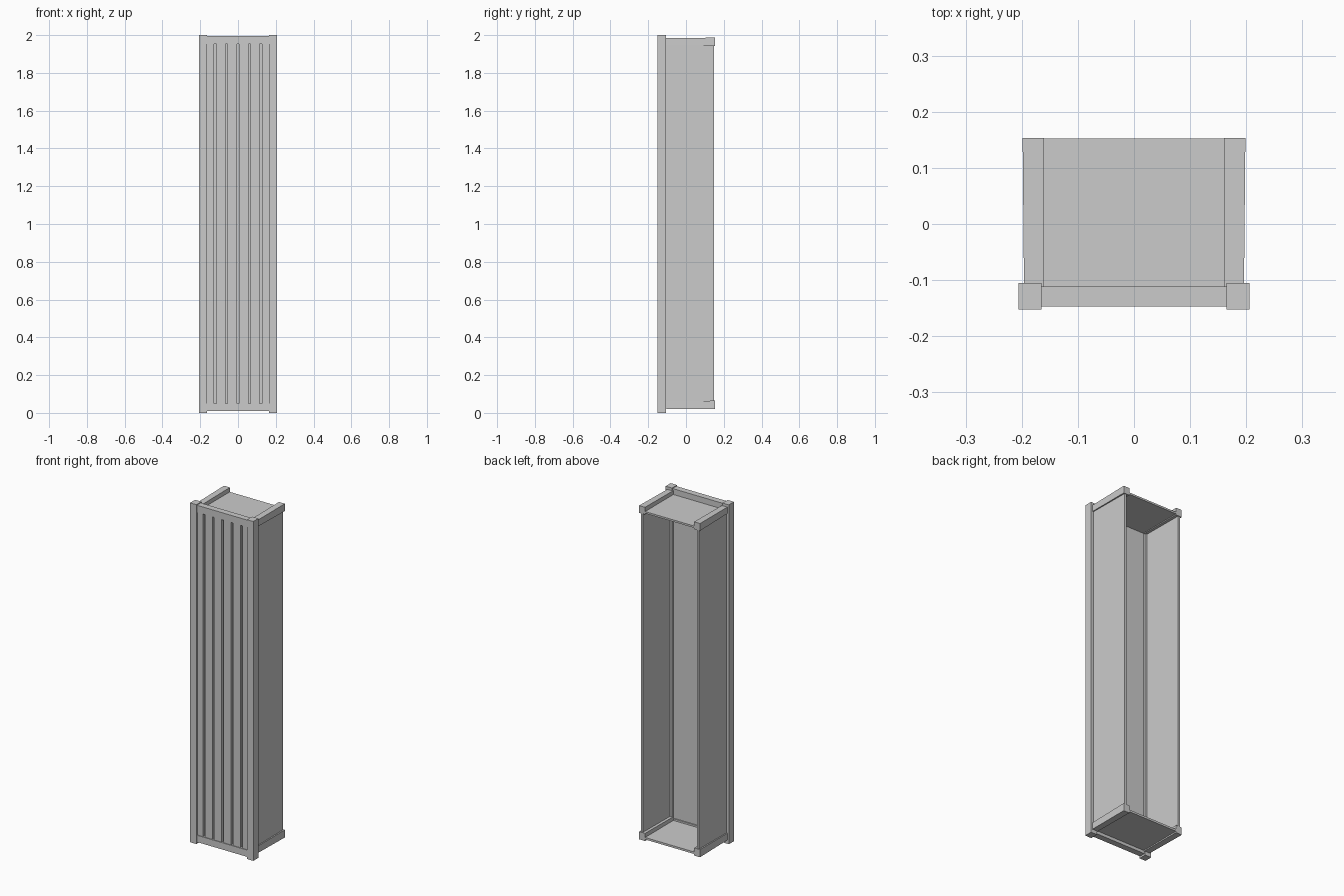
import bpy
import bmesh

if "Cube" in bpy.data.objects:
    bpy.data.objects.remove(bpy.data.objects["Cube"])


def box(name, x, y, z, mirror=False, flare=0.0):
    """Box from (min, max) ranges; flare widens the back end outward (+x and z)."""
    bm = bmesh.new()
    bmesh.ops.create_cube(bm, size=1.0)
    zc = (z[0] + z[1]) / 2
    for v in bm.verts:
        back, outer, top = v.co.y > 0, v.co.x > 0, v.co.z > 0
        v.co = (x[outer], y[back], z[top])
        if back and flare:
            v.co.x += flare if outer else 0
            v.co.z += flare if v.co.z > zc else -flare
    mesh = bpy.data.meshes.new(name)
    bm.to_mesh(mesh)
    bm.free()
    obj = bpy.data.objects.new(name, mesh)
    bpy.context.collection.objects.link(obj)
    if mirror:
        mod = obj.modifiers.new("mirror", 'MIRROR')
        mod.use_axis = (True, False, False)
        mod.use_mirror_merge = False
    return obj


FRONT, BACK = -0.152, 0.153

# Full-height front posts
box("front_posts", (0.165, 0.206), (FRONT, -0.105), (0, 2), mirror=True)

# Rails and deck panels at both ends
for end, rail_z, side_z, deck_z in (
        ("bottom", (0.010, 0.050), (0.022, 0.062), (0.028, 0.040)),
        ("top", (1.953, 1.995), (1.946, 1.984), (1.950, 1.961))):
    box(end + "_front_rail", (-0.168, 0.168), (-0.147, -0.111), rail_z)
    box(end + "_side_rails", (0.160, 0.196), (-0.112, BACK), side_z,
        mirror=True, flare=0.0025)
    box(end + "_panel", (-0.165, 0.165), (-0.115, 0.152), deck_z)

# Thin side walls
box("side_panels", (0.177, 0.190), (-0.112, 0.149), (0.05, 1.95), mirror=True)

# Front: backing board with planks separated by narrow grooves
box("front_backing", (-0.172, 0.172), (-0.128, -0.118), (0.04, 1.96))
for i, span in enumerate(((0.0065, 0.055), (0.067, 0.115), (0.128, 0.163))):
    box(f"front_planks_{i + 1}", span, (-0.143, -0.125), (0.045, 1.958), mirror=True)
